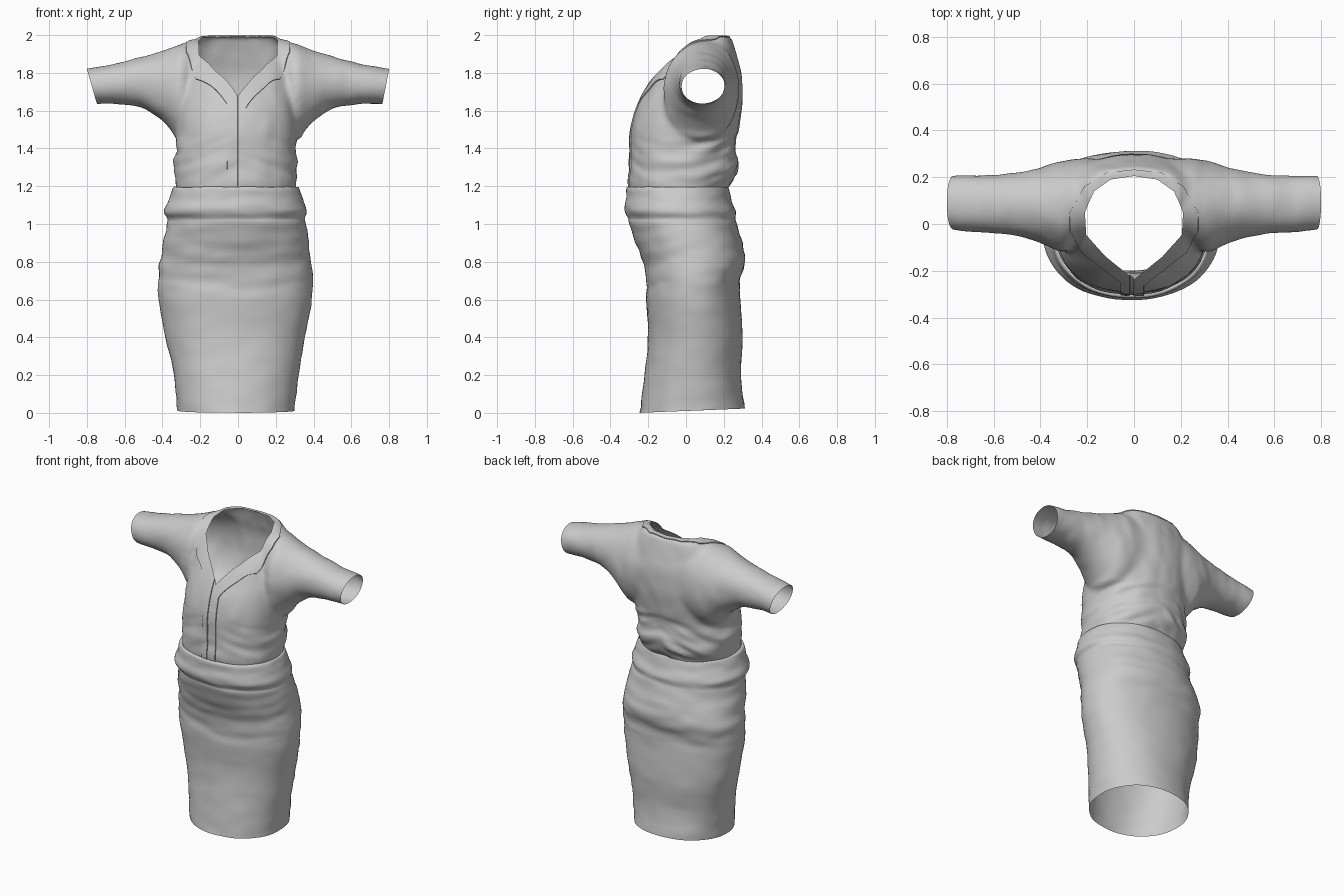
import bpy, bmesh, math
from mathutils import Vector, noise

if "Cube" in bpy.data.objects:
    bpy.data.objects.remove(bpy.data.objects["Cube"])

cloth = bpy.data.materials.new("grey cloth")
cloth.use_nodes = True
GREY = (0.6, 0.6, 0.6, 1)
cloth.diffuse_color = GREY
cloth.node_tree.nodes["Principled BSDF"].inputs["Base Color"].default_value = GREY


def spline(rows, steps):
    """Smoothly resample a list of cross-section rows."""
    out = []
    for i in range(len(rows) - 1):
        a, b, c, d = (rows[max(0, min(len(rows) - 1, i + k))] for k in (-1, 0, 1, 2))
        for s in range(steps):
            t = s / steps
            out.append([q + t / 2 * (r - p + t * (2*p - 5*q + 4*r - w + t * (3*(q - r) + w - p)))
                        for p, q, r, w in zip(a, b, c, d)])
    return out + [list(rows[-1])]


def loft(name, rows, place, power, capped, steps=5, sides=80):
    """Skin rounded rings; each row is position, low and high of two axes."""
    bm = bmesh.new()
    rings = []
    for t, lo1, hi1, lo2, hi2 in spline(rows, steps):
        ring = []
        for k in range(sides):
            ang = math.tau * k / sides
            c, s = math.cos(ang), math.sin(ang)
            u = math.copysign(abs(c) ** (2 / power), c)
            v = math.copysign(abs(s) ** (2 / power), s)
            ring.append(bm.verts.new(place(t, (lo1 + hi1 + u * (hi1 - lo1)) / 2,
                                           (lo2 + hi2 + v * (hi2 - lo2)) / 2)))
        rings.append(ring)
    for r, q in zip(rings, rings[1:]):
        for k in range(sides):
            n = (k + 1) % sides
            bm.faces.new((r[k], r[n], q[n], q[k]))
    if capped:
        bm.faces.new(rings[0])
        bm.faces.new(rings[-1])
    bmesh.ops.recalc_face_normals(bm, faces=bm.faces)
    mesh = bpy.data.meshes.new(name)
    bm.to_mesh(mesh)
    bm.free()
    mesh.materials.append(cloth)
    obj = bpy.data.objects.new(name, mesh)
    bpy.context.collection.objects.link(obj)
    return obj


def bump(lo, hi, z):
    """Soft window that is one in the middle of a height range."""
    return math.sin(math.pi * (z - lo) / (hi - lo)) if lo < z < hi else 0


def wrinkle(bm, amount):
    bm.normal_update()
    moves = [(v, v.normal * amount(v.co)) for v in bm.verts]
    for v, m in moves:
        v.co += m


def finish(obj, angle):
    bpy.ops.object.select_all(action="DESELECT")
    obj.select_set(True)
    bpy.context.view_layer.objects.active = obj
    bpy.ops.object.shade_smooth_by_angle(angle=math.radians(angle))


def upright(t, a, b):
    return Vector((a, b, t))


def sideways(t, a, b):
    return Vector((t, a, b))


# Skirt: open tube with a waistband roll
skirt = loft("skirt", [
    (0, -.32, .30, -.245, .31), (.2, -.34, .32, -.22, .29), (.4, -.385, .355, -.20, .30),
    (.6, -.42, .39, -.21, .287), (.7, -.425, .395, -.21, .287), (.8, -.415, .39, -.23, .315),
    (.9, -.395, .375, -.265, .295), (1, -.375, .36, -.30, .27), (1.03, -.375, .355, -.305, .262),
    (1.07, -.39, .365, -.325, .262), (1.13, -.365, .345, -.318, .24),
    (1.19, -.345, .325, -.315, .225), (1.195, -.325, .31, -.295, .212)], upright, 2.15, False)
bm = bmesh.new()
bm.from_mesh(skirt.data)


def skirt_folds(p):
    ripple = noise.noise(Vector((p.x * 4, p.y * 4, p.z * 16)))
    crease = noise.noise(Vector((p.x * 9, p.y * 9, p.z * 24)))
    return ripple * (.003 + .006 * bump(.6, 1.05, p.z)) + crease * .004


wrinkle(bm, skirt_folds)
for v in bm.verts:                       # hem rises slightly at the back
    if v.co.z < .1:
        v.co.z += (v.co.y + .26) * .04
bm.to_mesh(skirt.data)
bm.free()
finish(skirt, 50)

# Blouse: body and sleeves fused into one surface
blouse = loft("blouse", [
    (1.12, -.31, .29, -.28, .20), (1.2, -.33, .31, -.30, .225), (1.25, -.335, .315, -.30, .258),
    (1.3, -.335, .312, -.297, .27), (1.4, -.33, .308, -.295, .262), (1.5, -.322, .315, -.29, .28),
    (1.6, -.318, .313, -.265, .294), (1.7, -.31, .31, -.218, .301), (1.8, -.31, .31, -.155, .293),
    (1.88, -.29, .29, -.09, .272), (1.94, -.26, .26, -.02, .255), (1.992, -.2, .2, .05, .24)],
    upright, 2.25, True)
arm = [(.2, -.08, .28, 1.45, 1.975), (.3, -.12, .272, 1.44, 1.955), (.36, -.10, .255, 1.50, 1.932),
       (.42, -.075, .238, 1.56, 1.91), (.5, -.052, .222, 1.61, 1.887), (.6, -.04, .21, 1.63, 1.862),
       (.7, -.035, .207, 1.635, 1.84), (.86, -.015, .205, 1.63, 1.812)]
sleeves = loft("sleeves", [(-r[0],) + r[1:] for r in reversed(arm)] + arm, sideways, 2.05, True)
join = blouse.modifiers.new("join", "BOOLEAN")
join.operation, join.object = "UNION", sleeves
blend = blouse.modifiers.new("blend", "REMESH")
blend.mode, blend.voxel_size = "VOXEL", .013
soften = blouse.modifiers.new("soften", "SMOOTH")
soften.factor, soften.iterations = .5, 14
bpy.context.view_layer.update()
fused = bpy.data.meshes.new_from_object(blouse.evaluated_get(bpy.context.evaluated_depsgraph_get()))
blouse.modifiers.clear()
blouse.data = fused
bpy.data.objects.remove(sleeves)
fused.materials.clear()
fused.materials.append(cloth)
bm = bmesh.new()
bm.from_mesh(fused)


def blouse_folds(p):
    sag = noise.noise(Vector((p.x * 5, p.y * 5, p.z * 20 + abs(p.x) * 8)))
    side = .3 + .7 * min(1, max(0, (p.y + .2) * 4))
    crease = noise.noise(Vector((p.x * 14, p.y * 8, p.z * 9)))
    return sag * side * .024 * bump(1.17, 1.5, p.z) + crease * .004


wrinkle(bm, blouse_folds)


def cut(point, normal, faces, trim=False):
    geom = faces + list({e for f in faces for e in f.edges}) + list({v for f in faces for v in f.verts})
    bmesh.ops.bisect_plane(bm, geom=geom, dist=.00002, plane_co=point,
                           plane_no=Vector(normal).normalized(), clear_outer=trim)


# Open the waist and the slanted cuffs
cut((0, 0, 1.185), (0, 0, -1), list(bm.faces), True)
for side, lean in ((-1, .052), (1, .035)):
    cut((side * .80, 0, 1.82), (side * .18, 0, -lean), list(bm.faces), True)


# Neck opening and the flat facing around it, as convex plan outlines
def outline(half):
    return half + [(-x, y) for x, y in reversed(half) if x > 0]


neck = outline([(0, .205), (.10, .19), (.17, .14), (.21, .05), (.205, -.04), (.12, -.135), (0, -.232)])
facing = outline([(0, .232), (.12, .218), (.21, .16), (.275, .05), (.275, -.03), (.22, -.12), (.04, -.262)])


def edges(poly):
    return zip(poly, poly[1:] + poly[:1])


def inside(p, poly):
    return all((b[0] - a[0]) * (p.y - a[1]) - (b[1] - a[1]) * (p.x - a[0]) < 0 for a, b in edges(poly))


def near_neck(f):
    c = f.calc_center_median()
    return c.z > 1.52 and abs(c.x) < .34


for poly in (neck, facing):
    for a, b in edges(poly):
        cut((*a, 0), (b[1] - a[1], a[0] - b[0], 0), [f for f in bm.faces if near_neck(f)])
hole = [f for f in bm.faces if near_neck(f) and inside(f.calc_center_median(), neck)]
bmesh.ops.delete(bm, geom=hole, context="FACES")

# Placket: two raised strips with a slit between them
STRIPS = ((-.058, -.018), (-.002, .042))
for x in [x for strip in STRIPS for x in strip]:
    cut((x, 0, 0), (1, 0, 0), [f for f in bm.faces if f.calc_center_median().y < -.1])


def raised(f):
    c = f.calc_center_median()
    if c.y < -.15 and -.018 < c.x < -.002:
        return False
    strip = c.y < -.15 and any(a < c.x < b for a, b in STRIPS)
    return strip or (near_neck(f) and inside(c, facing))


# Clear the slivers left by the cuts before raising the trim
bmesh.ops.remove_doubles(bm, verts=bm.verts, dist=.0006)
bm.normal_update()
bmesh.ops.inset_region(bm, faces=[f for f in bm.faces if raised(f)], thickness=.001, depth=.006,
                       use_even_offset=False, use_boundary=False)
bm.to_mesh(fused)
bm.free()
finish(blouse, 40)
